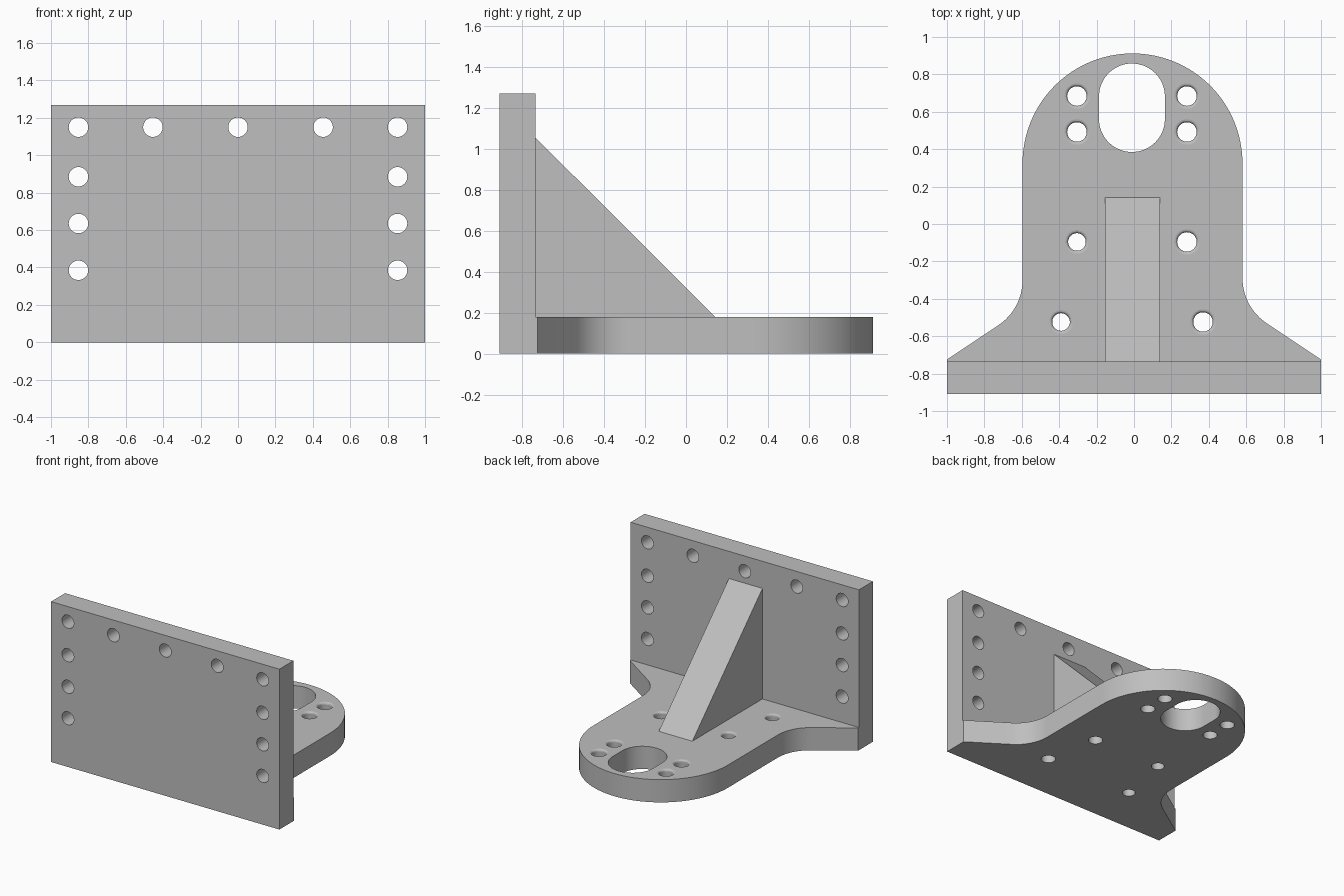
import bpy, bmesh, math
from mathutils import Vector

cube = bpy.data.objects.get("Cube")
if cube:
    bpy.data.objects.remove(cube, do_unlink=True)

grey = bpy.data.materials.new("Machined grey")
grey.use_nodes = True
GREY = (0.52, 0.52, 0.52, 1)
grey.diffuse_color = GREY
grey.node_tree.nodes["Principled BSDF"].inputs["Base Color"].default_value = GREY


def add_loft(bm, rings):
    """Closed solid through a stack of equal-length point rings."""
    loops = [[bm.verts.new(p) for p in ring] for ring in rings]
    n = len(loops[0])
    for a, b in zip(loops, loops[1:]):
        for i in range(n):
            j = (i + 1) % n
            bm.faces.new((a[i], a[j], b[j], b[i]))
    bm.faces.new(loops[0][::-1])
    bm.faces.new(loops[-1])


def make_object(name, bm):
    bmesh.ops.recalc_face_normals(bm, faces=bm.faces[:])
    mesh = bpy.data.meshes.new(name)
    bm.to_mesh(mesh)
    bm.free()
    mesh.materials.append(grey)
    obj = bpy.data.objects.new(name, mesh)
    bpy.context.collection.objects.link(obj)
    return obj


def prism_rings(outline, z0, z1):
    return [[(x, y, z) for x, y in outline] for z in (z0, z1)]


def arc(cx, cy, r, a0, a1, steps):
    angles = [math.radians(a0 + (a1 - a0) * i / steps) for i in range(steps + 1)]
    return [(cx + r * math.cos(a), cy + r * math.sin(a)) for a in angles]


def activate(obj):
    bpy.ops.object.select_all(action='DESELECT')
    obj.select_set(True)
    bpy.context.view_layer.objects.active = obj


def cut(obj, cutter_bm):
    """Subtract the cutter, then discard it."""
    cutter = make_object("hole_cutter", cutter_bm)
    cutter.hide_render = True
    mod = obj.modifiers.new("holes", 'BOOLEAN')
    mod.operation = 'DIFFERENCE'
    mod.solver = 'EXACT'
    mod.object = cutter
    activate(obj)
    bpy.ops.object.modifier_apply(modifier=mod.name)
    bpy.data.objects.remove(cutter, do_unlink=True)
    bpy.ops.object.shade_smooth_by_angle(angle=math.radians(14))


FRONT, BACK = -0.91, -0.735      # faces of the upright plate
BASE_TOP = 0.18
MID = -0.008                     # centre line of the base, rib and slot

# Upright plate with straight bolt holes
bm = bmesh.new()
add_loft(bm, prism_rings([(-1, FRONT), (1, FRONT), (1, BACK), (-1, BACK)], 0, 1.27))
plate = make_object("upright_plate", bm)

bolt_holes = [(x, 1.15) for x in (-0.853, -0.455, 0, 0.455, 0.853)]
bolt_holes += [(s * 0.853, z) for s in (-1, 1) for z in (0.885, 0.635, 0.385)]
bm = bmesh.new()
for x, z in bolt_holes:
    circle = arc(x, z, 0.052, 0, 360, 48)[:-1]
    add_loft(bm, [[(u, y, v) for u, v in circle] for y in (FRONT - 0.1, BACK + 0.1)])
cut(plate, bm)

# Base plate: round nose, straight sides, filleted flare to the full width
R, NOSE_Y = 0.588, 0.324


def flare(side):
    """Nose-to-plate edge of one side: fillet, then slanted run to the corner."""
    edge = MID + side * R
    tip = Vector((side, -0.725))
    slope = 0.669
    corner = Vector((edge, tip.y + slope * abs(side - edge)))
    t, turn = 0.155, math.pi / 2 - math.atan(slope)
    r = t / math.tan(turn / 2)
    cx, cy = edge + side * r, corner.y + t
    sweep = math.degrees(turn)
    if side > 0:
        pts = arc(cx, cy, r, 180, 180 + sweep, 12)
    else:
        pts = arc(cx, cy, r, 0, -sweep, 12)
    return pts + [tuple(tip), (side, BACK)]


outline = arc(MID, NOSE_Y, R, 0, 180, 48) + flare(-1) + flare(1)[::-1]
bm = bmesh.new()
add_loft(bm, prism_rings(outline, 0, BASE_TOP))
base = make_object("base_plate", bm)

# Slot and round-edged holes through the base
bm = bmesh.new()
slot = arc(MID - 0.003, 0.682, 0.176, 0, 180, 32) + arc(MID - 0.003, 0.561, 0.176, 180, 360, 32)
add_loft(bm, prism_rings(slot, -0.1, BASE_TOP + 0.1))
base_holes = [(x, y, 0.052) for x in (-0.305, 0.283) for y in (0.684, 0.492)]
base_holes += [(-0.305, -0.096, 0.047), (0.283, -0.096, 0.052),
               (-0.39, -0.524, 0.047), (0.369, -0.524, 0.052)]
LIP = 0.016
for x, y, r in base_holes:
    lip = arc(r + LIP, BASE_TOP - LIP, LIP, 180, 90, 3)
    profile = [(r, -0.1)] + lip + [(r + LIP, BASE_TOP + 0.1)]
    add_loft(bm, [[(u, v, z) for u, v in arc(x, y, rad, 0, 360, 48)[:-1]]
                  for rad, z in profile])
cut(base, bm)

# Triangular support rib
bm = bmesh.new()
triangle = [(BACK, BASE_TOP), (0.142, BASE_TOP), (BACK, 1.055)]
add_loft(bm, [[(x, y, z) for y, z in triangle] for x in (MID - 0.147, MID + 0.147)])
make_object("support_rib", bm)
